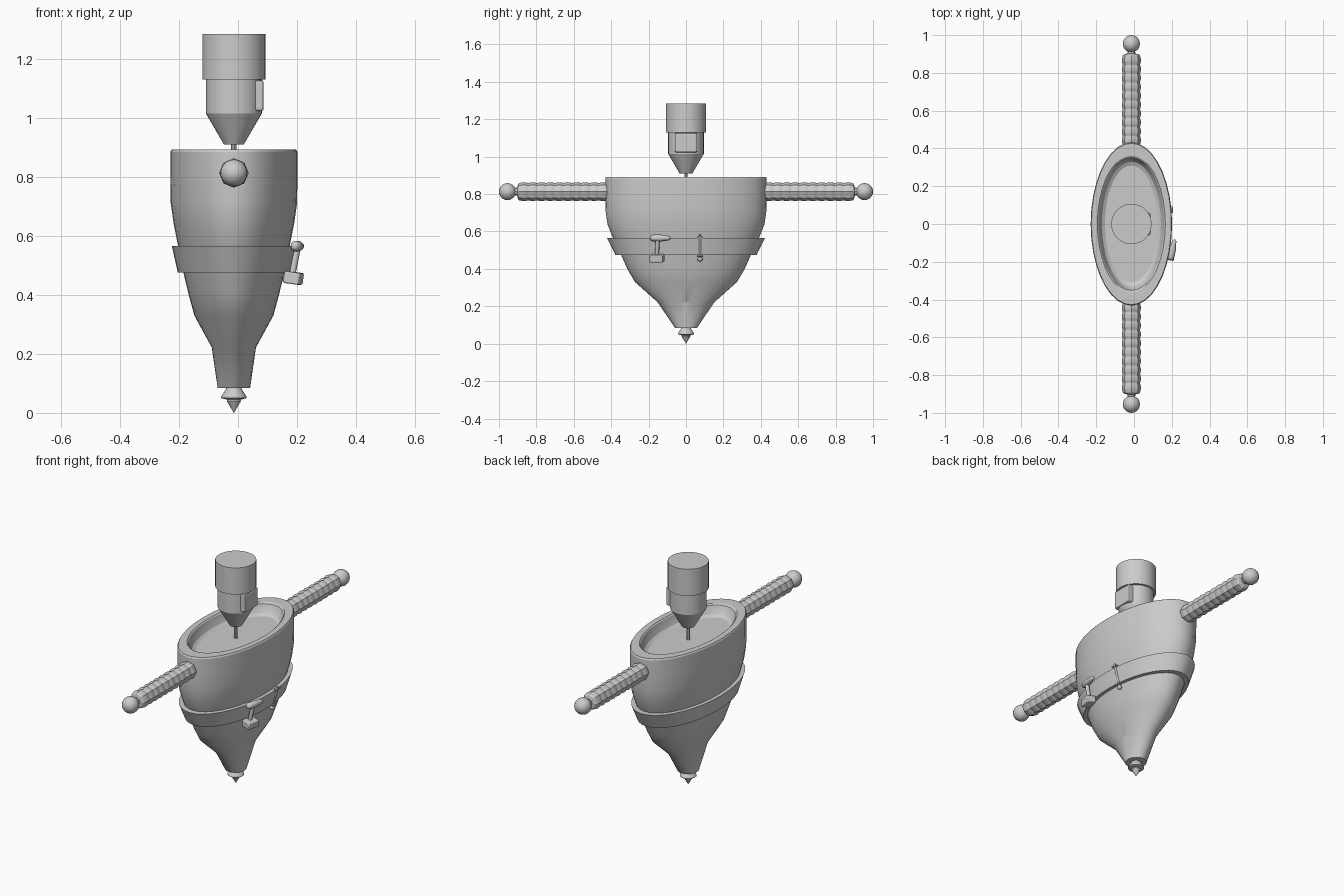
import bpy, math
from mathutils import Vector, Matrix

if "Cube" in bpy.data.objects:
    bpy.data.objects.remove(bpy.data.objects["Cube"])

CX = -0.014  # axis of the main body


def make(name, verts, faces, smooth=None):
    me = bpy.data.meshes.new(name)
    me.from_pydata(verts, [], faces)
    ob = bpy.data.objects.new(name, me)
    bpy.context.collection.objects.link(ob)
    if smooth:
        bpy.context.view_layer.objects.active = ob
        ob.select_set(True)
        bpy.ops.object.shade_smooth_by_angle(angle=math.radians(smooth))
        ob.select_set(False)
    return ob


def loft(name, rings, n=32, smooth=None, matrix=Matrix(), closed=False):
    """Stack of ellipses (half_x, half_y, z); capped ends, or closed as a ring."""
    verts, faces = [], []
    for rx, ry, z in rings:
        for i in range(n):
            a = 2 * math.pi * i / n
            verts.append(matrix @ Vector((rx * math.cos(a), ry * math.sin(a), z)))
    m = len(rings)
    for k in range(m if closed else m - 1):
        p, q = k * n, ((k + 1) % m) * n
        for i in range(n):
            j = (i + 1) % n
            faces.append((p + i, p + j, q + j, q + i))
    if not closed:
        faces.append(tuple(reversed(range(n))))
        faces.append(tuple(range((m - 1) * n, m * n)))
    return make(name, verts, faces, smooth)


def lathe(name, profile, n=24, smooth=30, start=(CX, 0, 0), direction=(0, 0, 1)):
    """Round part: (radius, distance) profile along a direction."""
    rot = Vector(direction).to_track_quat('Z', 'Y').to_matrix().to_4x4()
    return loft(name, [(r, r, d) for r, d in profile], n, smooth,
                Matrix.Translation(start) @ rot)


def between(name, a, b, r, n=10):
    a, b = Vector(a), Vector(b)
    return lathe(name, [(r, 0), (r, (b - a).length)], n, 40, a, b - a)


def box(name, centre, size, bevel, tilt=0, yaw=0):
    bpy.ops.mesh.primitive_cube_add(size=1, location=centre, rotation=(0, tilt, yaw))
    ob = bpy.context.object
    ob.name = name
    ob.scale = size
    bpy.ops.object.transform_apply(location=False, rotation=False, scale=True)
    mod = ob.modifiers.new("bevel", 'BEVEL')
    mod.width, mod.segments = bevel, 2
    return ob


def ball(name, centre, r, seg=20, rings=12):
    bpy.ops.mesh.primitive_uv_sphere_add(segments=seg, ring_count=rings, radius=r, location=centre)
    bpy.context.object.name = name
    bpy.ops.object.shade_smooth()
    return bpy.context.object


axis = Matrix.Translation((CX, 0, 0))

# oval vessel with a dished top
loft("vessel_body", [
    (.055, .059, .085), (.075, .152, .222), (.134, .273, .33), (.153, .314, .40),
    (.171, .347, .475), (.189, .390, .565), (.204, .420, .64), (.214, .430, .71),
    (.2155, .4315, .80), (.2155, .4315, .884), (.211, .427, .892),
    (.180, .362, .892), (.174, .352, .886), (.168, .345, .865),
    (.156, .330, .842), (.140, .310, .832)], 36, 20, axis)

# sloped collar band
loft("collar_band", [(.19, .378, .475), (.21, .422, .565), (.17, .36, .565), (.155, .33, .475)],
     36, 20, axis, closed=True)

# nozzle and pointed tip under the vessel
lathe("bottom_nozzle", [(.026, .09), (.026, .082), (.043, .055), (.043, .05), (.024, .045)][::-1], 16)
lathe("bottom_tip", [(.0005, 0), (.024, .04), (.021, .05)], 12)

# ridged side handles with ball ends
for side, s in (("front", -1), ("back", 1)):
    prof = [(.046, .38)]
    waves = 10
    for i in range(waves):
        d = .42 + i * .047
        prof += [(.046, d), (.050, d + .016), (.050, d + .031)]
    prof += [(.046, .892), (.040, .898), (.022, .902), (.018, .93)]
    lathe(side + "_handle", prof, 8, None, (CX, 0, .813), (0, s, 0))
    ball(side + "_handle_ball", (CX, s * .9545, .813), .0455)

# upper dispenser: cap, barrel, cone, rod
lathe("dispenser_cap", [(.107, 1.13), (.107, 1.283)], 32)
lathe("dispenser_barrel", [(.034, .91), (.095, 1.015), (.095, 1.135)], 32)
lathe("dispenser_rod", [(.009, .825), (.009, .93)], 10)
box("dispenser_panel", (.062, 0, 1.075), (.05, .12, .105), .008)

# tap on the right side
box("tap_block", (.188, -.155, .457), (.055, .072, .04), .005, math.radians(8), math.radians(-12))
between("tap_stem", (.183, -.155, .465), (.202, -.152, .56), .011)
a, b = Vector((.192, -.192, .565)), Vector((.215, -.082, .565))
lathe("tap_lever", [(.006, 0), (.014, .005), (.018, .018), (.018, .06), (.013, .09),
                    (.011, .105), (.004, .112)], 14, 50, a, b - a)

# slim gauge beside the tap
lo, hi = Vector((.164, .075, .452)), Vector((.200, .075, .582))
between("gauge_tube", lo, hi, .006)
ball("gauge_bulb", lo, .013, 12, 8)
for k, t in enumerate((.15, .9)):
    p = lo.lerp(hi, t)
    box("gauge_clip_%d" % (k + 1), p, (.018, .034, .009), .002)
